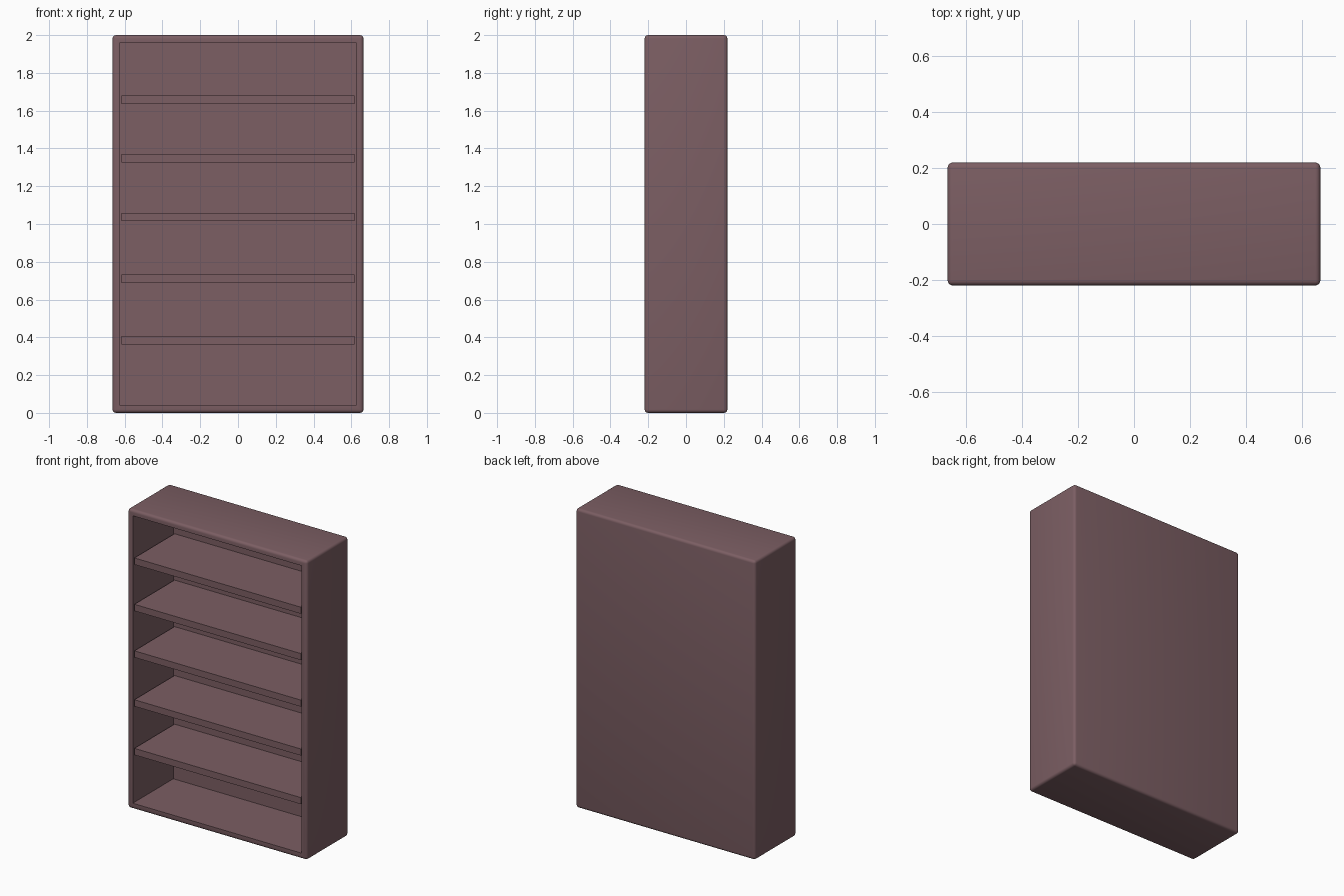
import bpy, bmesh
from mathutils import Vector

if "Cube" in bpy.data.objects:
    bpy.data.objects.remove(bpy.data.objects["Cube"])

W, D, H = 1.328, 0.438, 2.0      # overall size
BOARD, BEVEL = 0.048, 0.018      # frame thickness, rounded edge radius
BACK = 0.01                      # back panel thickness

wood = bpy.data.materials.new("dusky_brown_wood")
wood.diffuse_color = (0.2, 0.112, 0.125, 1)
wood.use_nodes = True
wood.node_tree.nodes["Principled BSDF"].inputs["Base Color"].default_value = wood.diffuse_color


def box(bm, size, centre):
    verts = bmesh.ops.create_cube(bm, size=1)["verts"]
    bmesh.ops.scale(bm, vec=Vector(size), verts=verts)
    bmesh.ops.translate(bm, vec=Vector(centre), verts=verts)


def finish(bm, name):
    bmesh.ops.recalc_face_normals(bm, faces=bm.faces)
    mesh = bpy.data.meshes.new(name)
    bm.to_mesh(mesh)
    bm.free()
    mesh.materials.append(wood)
    ob = bpy.data.objects.new(name, mesh)
    bpy.context.collection.objects.link(ob)
    return ob


# Case: rounded box with the front inset and pushed back into an open cavity
bm = bmesh.new()
box(bm, (W, D, H), (0, 0, H / 2))
bmesh.ops.bevel(bm, geom=bm.edges[:], offset=BEVEL, offset_type='OFFSET',
                segments=4, profile=0.5, affect='EDGES')
bm.normal_update()
front = max((f for f in bm.faces if f.normal.y < -0.99), key=lambda f: f.calc_area())
bmesh.ops.inset_region(bm, faces=[front], thickness=BOARD - BEVEL)
ret = bmesh.ops.extrude_discrete_faces(bm, faces=[front])
bmesh.ops.translate(bm, vec=(0, D - BACK, 0), verts=ret["faces"][0].verts[:])
case = finish(bm, "bookcase_frame")
bpy.context.view_layer.objects.active = case
case.select_set(True)
bpy.ops.object.shade_smooth_by_angle()

# Shelves: flat boards given by their mid height
for i, z in enumerate((0.385, 0.71, 1.037, 1.348, 1.658)):
    bm = bmesh.new()
    y0, y1 = -D / 2 + 0.004, D / 2 - BACK
    box(bm, (W - 2 * BOARD, y1 - y0, 0.044), (0, (y0 + y1) / 2, z))
    finish(bm, f"shelf_{i + 1}")
